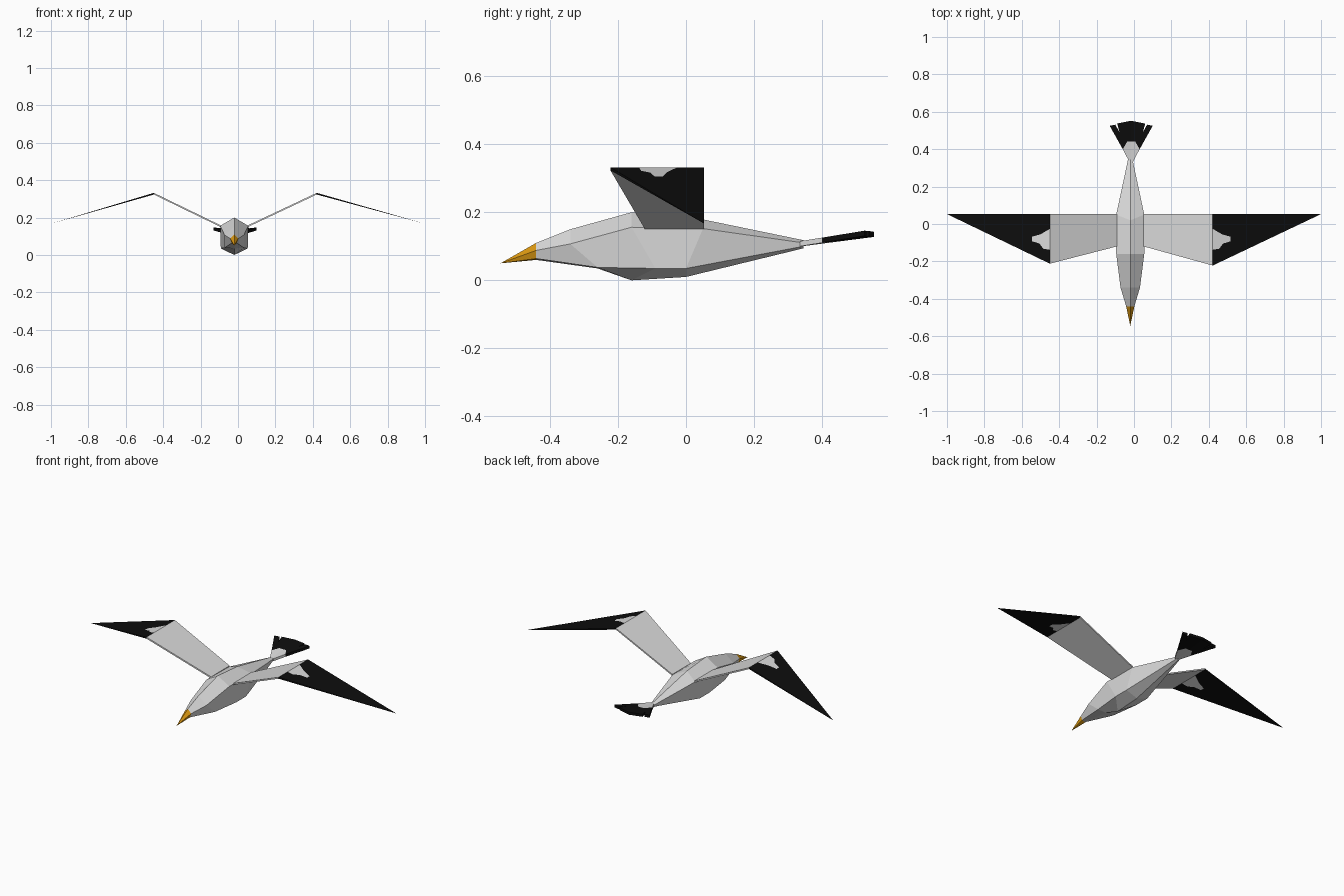
import bpy, bmesh

if "Cube" in bpy.data.objects:
    bpy.data.objects.remove(bpy.data.objects["Cube"])

def material(name, col):
    m = bpy.data.materials.new(name)
    m.diffuse_color = (*col, 1)
    m.use_nodes = True
    m.node_tree.nodes["Principled BSDF"].inputs["Base Color"].default_value = m.diffuse_color
    return m

PALE = material("pale_grey", (0.71, 0.71, 0.71))
BLACK = material("black", (0.004, 0.004, 0.004))
ORANGE = material("beak_orange", (0.72, 0.32, 0.006))
MATS = [PALE, BLACK, ORANGE]
CX = -0.02  # body centre line

def finish(name, bm):
    bmesh.ops.remove_doubles(bm, verts=bm.verts, dist=1e-5)
    bmesh.ops.recalc_face_normals(bm, faces=bm.faces)
    me = bpy.data.meshes.new(name)
    bm.to_mesh(me)
    bm.free()
    for m in MATS:
        me.materials.append(m)
    ob = bpy.data.objects.new(name, me)
    bpy.context.collection.objects.link(ob)

def plate(name, polys, top, thick):
    """Thin solid from (outline, material) pieces; top and thick depend on x, y."""
    bm = bmesh.new()
    verts, edges = {}, {}

    def pair(p):
        if p not in verts:
            z = top(*p)
            verts[p] = (bm.verts.new((*p, z)), bm.verts.new((*p, z - thick(*p))))
        return verts[p]

    for pts, mat in polys:
        for side in (0, 1):
            bm.faces.new([pair(p)[side] for p in pts]).material_index = mat
        for a, b in zip(pts, pts[1:] + pts[:1]):
            edges.setdefault(frozenset((a, b)), []).append((a, b, mat))
    # Rim walls along edges that belong to one piece only
    for uses in edges.values():
        if len(uses) == 1:
            a, b, mat = uses[0]
            (a0, a1), (b0, b1) = pair(a), pair(b)
            bm.faces.new((a0, b0, b1, a1)).material_index = mat
    finish(name, bm)

# Body: six-sided rings of top (y, z), shoulder (x, y, z), belly side (x, y, z), keel (y, z)
rings = [
    ((-0.44, 0.11), (0.022, -0.44, 0.088), (0.014, -0.44, 0.064), (-0.44, 0.06)),
    ((-0.34, 0.15), (0.052, -0.34, 0.107), (0.052, -0.26, 0.038), (-0.26, 0.035)),
    ((-0.16, 0.20), (0.075, -0.16, 0.156), (0.072, -0.09, 0.035), (-0.16, 0.0)),
    ((0.02, 0.185), (0.075, 0.05, 0.152), (0.072, 0.0, 0.035), (0.0, 0.01)),
    ((0.345, 0.118), (0.012, 0.345, 0.11), (0.01, 0.345, 0.1), (0.345, 0.094)),
]
bm = bmesh.new()
loops = []
for t, u, l, k in rings:
    pts = [(0, *t), u, l, (0, *k), (-l[0], *l[1:]), (-u[0], *u[1:])]
    loops.append([bm.verts.new((CX + x, y, z)) for x, y, z in pts])
for a, b in zip(loops, loops[1:]):
    for i in range(6):
        j = (i + 1) % 6
        bm.faces.new((a[i], a[j], b[j], b[i]))
bm.faces.new(loops[0])
bm.faces.new(loops[-1])
finish("body", bm)

# Beak: six-sided cone on the front ring
bm = bmesh.new()
t, u, l, k = rings[0]
pts = [(0, *t), u, l, (0, *k), (-l[0], *l[1:]), (-u[0], *u[1:])]
base = [bm.verts.new((CX + x, y, z)) for x, y, z in pts]
tip = bm.verts.new((CX, -0.545, 0.05))
for i in range(6):
    bm.faces.new((base[i], base[(i + 1) % 6], tip))
bm.faces.new(base)
for f in bm.faces:
    f.material_index = 2
finish("beak", bm)

# Wings: pale inner panel, black outer triangle with a pale patch at the joint
PATCH = [(0, -0.138), (0.035, -0.132), (0.055, -0.105), (0.095, -0.092),
         (0.095, -0.068), (0.05, -0.055), (0, -0.026)]

def wing(name, s, joint, lead):
    root, trail = CX + s * 0.072, 0.053
    patch = [(joint + s * x, y) for x, y in PATCH]
    a, t, end = (joint, lead), (joint, trail), (s * 1.0, trail)

    def top(x, y):
        f = (x - root) / (joint - root)
        if f <= 1:
            return 0.158 + f * 0.174
        return 0.332 - 0.165 * (x - joint) / (end[0] - joint)

    def thick(x, y):
        return 0.009 * min(1, (end[0] - x) / (end[0] - joint))

    plate(name, [
        ([(root, -0.12), a, patch[0], patch[-1], t, (root, trail)], 0),
        (patch, 0),
        ([a] + patch + [t, end], 1),
    ], top, thick)

wing("right_wing", 1, 0.421, -0.222)
wing("left_wing", -1, -0.45, -0.212)

# Tail: notched fan, pale at the root and black at the feathers
FAN = [(0, 0.44), (0.022, 0.44), (0.045, 0.4), (0.115, 0.525), (0.085, 0.531),
       (0.062, 0.49), (0.075, 0.537), (0, 0.552)]
ROOT = [(0, 0.335), (0.011, 0.335), (0.045, 0.4), (0.022, 0.44), (0, 0.44)]
TX = -0.015
plate("tail",
      [([(TX + s * x, y) for x, y in pts], m)
       for s in (1, -1) for pts, m in ((FAN, 1), (ROOT, 0))],
      lambda x, y: 0.115 + 0.13 * (y - 0.34) + 0.06 * abs(x - TX),
      lambda x, y: 0.015)
